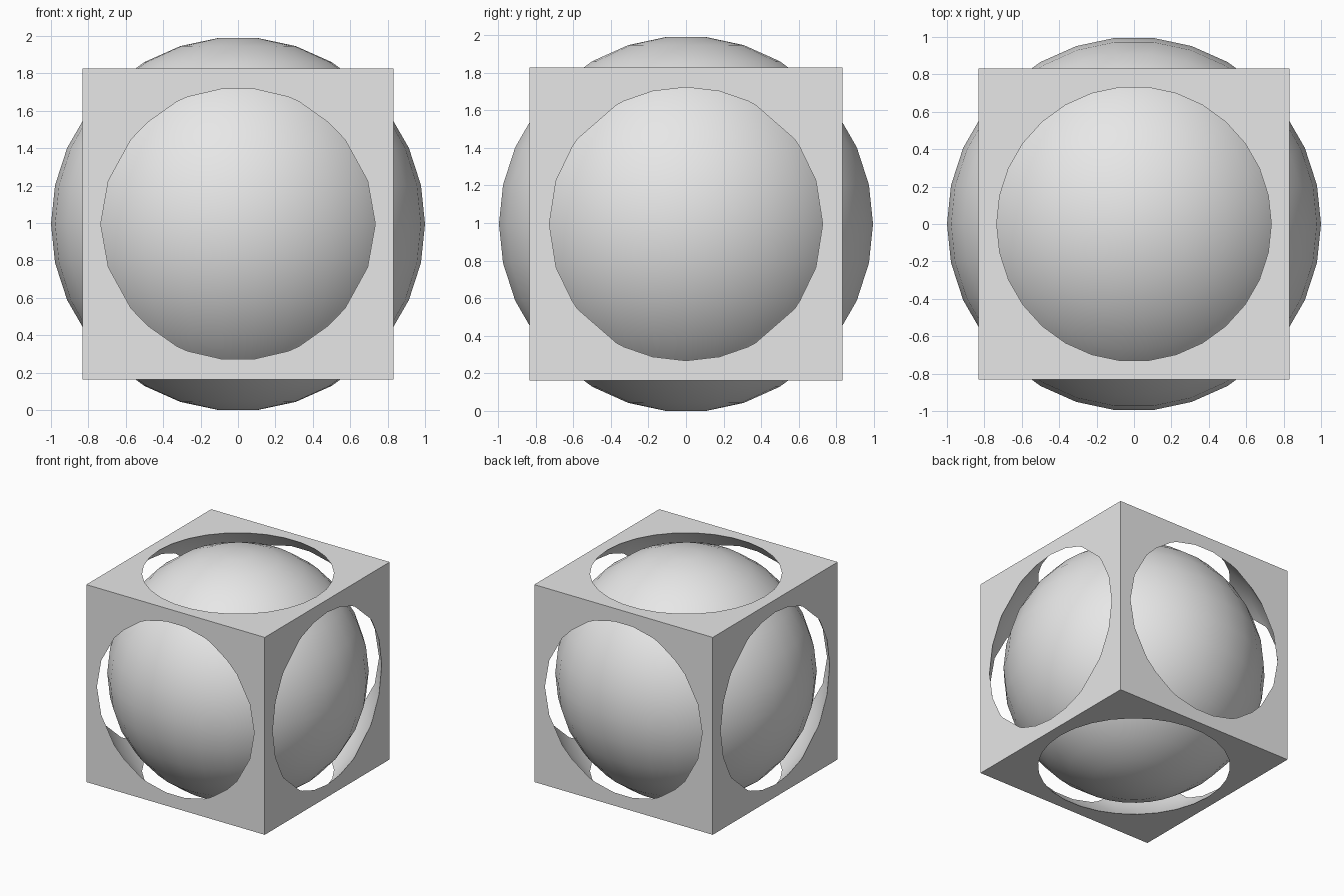
import bpy, bmesh
from math import sin, cos, pi, radians
from mathutils import Vector

cube = bpy.data.objects.get("Cube")
if cube:
    bpy.data.objects.remove(cube, do_unlink=True)

STEP = radians(12)
CENTRE = Vector((0, 0, sin(7 * STEP)))
BOX_SIZE = 1.665

grey = bpy.data.materials.new("plain grey")
grey.use_nodes = True
colour = (0.8, 0.8, 0.8, 1)
grey.diffuse_color = colour
grey.node_tree.nodes["Principled BSDF"].inputs["Base Color"].default_value = colour


def add_object(name, bm):
    bmesh.ops.recalc_face_normals(bm, faces=bm.faces)
    mesh = bpy.data.meshes.new(name)
    bm.to_mesh(mesh)
    bm.free()
    mesh.materials.append(grey)
    obj = bpy.data.objects.new(name, mesh)
    obj.location = CENTRE
    bpy.context.collection.objects.link(obj)
    return obj


def turned_ball(name, radius):
    """Revolve a faceted arc about z and close the small flat ends."""
    bm = bmesh.new()
    arc = [bm.verts.new((radius * cos(k * STEP), 0, radius * sin(k * STEP)))
           for k in range(-7, 8)]
    edges = [bm.edges.new(pair) for pair in zip(arc, arc[1:])]
    bmesh.ops.spin(bm, geom=arc + edges, cent=(0, 0, 0), axis=(0, 0, 1),
                   angle=2 * pi, steps=30)
    bmesh.ops.remove_doubles(bm, verts=bm.verts, dist=0.0001)
    bmesh.ops.holes_fill(bm, edges=[e for e in bm.edges if e.is_boundary], sides=0)
    return add_object(name, bm)


def smooth(obj):
    bpy.ops.object.select_all(action="DESELECT")
    obj.select_set(True)
    bpy.context.view_layer.objects.active = obj
    bpy.ops.object.shade_smooth_by_angle(angle=radians(30))


# Loose ball in the middle
ball = turned_ball("inner_ball", 1.0)
smooth(ball)

# Box hollowed by a larger ball, leaving a round opening in each side
bm = bmesh.new()
bmesh.ops.create_cube(bm, size=BOX_SIZE)
box = add_object("hollow_box", bm)
cutter = turned_ball("cavity_cutter", 1.111)
cut = box.modifiers.new("cavity", "BOOLEAN")
cut.operation = "DIFFERENCE"
cut.solver = "EXACT"
cut.object = cutter
bpy.context.view_layer.objects.active = box
box.select_set(True)
bpy.ops.object.modifier_apply(modifier=cut.name)
bpy.data.objects.remove(cutter, do_unlink=True)
smooth(box)
